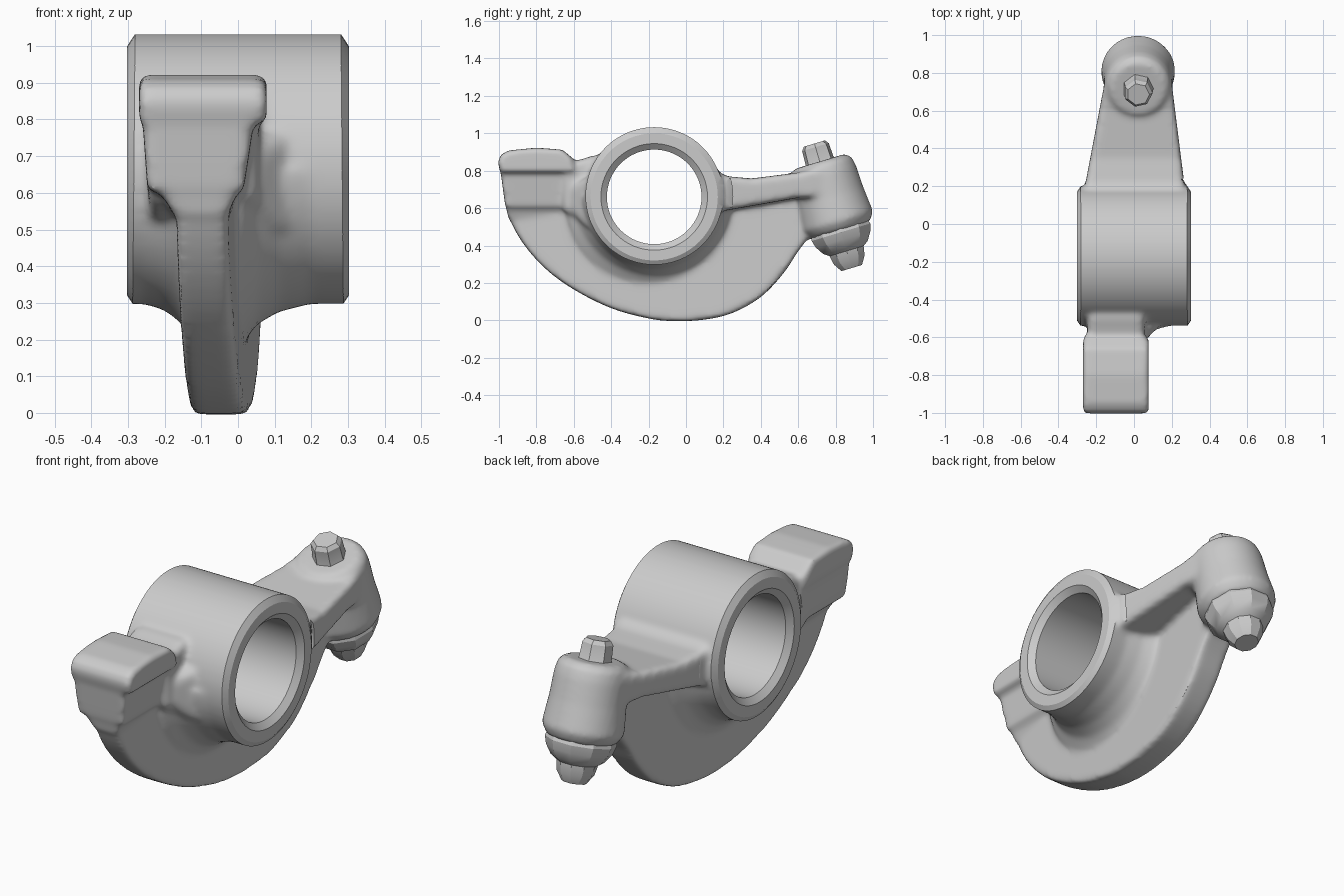
import bpy, bmesh, math
from mathutils import Vector

if "Cube" in bpy.data.objects:
    bpy.data.objects.remove(bpy.data.objects["Cube"])


def finish(bm, name):
    bmesh.ops.remove_doubles(bm, verts=bm.verts[:], dist=0.0005)
    bmesh.ops.recalc_face_normals(bm, faces=bm.faces[:])
    me = bpy.data.meshes.new(name)
    bm.to_mesh(me)
    bm.free()
    ob = bpy.data.objects.new(name, me)
    bpy.context.collection.objects.link(ob)
    return ob


def smooth_path(pts, steps=4):
    """Rounded (Catmull-Rom) version of an open path."""
    p = [Vector(q) for q in [pts[0]] + pts + [pts[-1]]]
    out = []
    for a, b, c, d in zip(p, p[1:], p[2:], p[3:]):
        for k in range(steps):
            t = k / steps
            out.append(tuple(0.5 * (2 * b + (c - a) * t + (2 * a - 5 * b + 4 * c - d) * t * t
                                    + (3 * b - a - 3 * c + d) * t ** 3)))
    return out + [pts[-1]]


def prism(name, pts, limits, bevel=0.02, segs=2):
    """Side profile (y, z) extruded in x; limits(y, z) gives the x range."""
    bm = bmesh.new()
    sides = [[bm.verts.new((limits(y, z)[s], y, z)) for y, z in pts] for s in (0, 1)]
    n = len(pts)
    for i in range(n):
        j = (i + 1) % n
        bm.faces.new((sides[0][i], sides[0][j], sides[1][j], sides[1][i]))
    bm.faces.new(sides[0])
    bm.faces.new(sides[1][::-1])
    bmesh.ops.recalc_face_normals(bm, faces=bm.faces[:])
    sharp = [e for e in bm.edges if e.calc_face_angle(0) > math.radians(40)]
    bmesh.ops.bevel(bm, geom=sharp, offset=bevel, segments=segs, profile=0.5,
                    affect='EDGES', clamp_overlap=True)
    bmesh.ops.triangulate(bm, faces=bm.faces[:])
    return finish(bm, name)


def revolve(name, prof, origin, axis, n, a0=0.0, a1=math.tau):
    """Profile (radius, distance along axis) turned about an axis."""
    bm = bmesh.new()
    d = Vector(axis).normalized()
    u = Vector((1, 0, 0)) if abs(d.x) < 0.5 else Vector((0, 1, 0))
    v = d.cross(u)
    full = abs(a1 - a0 - math.tau) < 1e-4
    rings = []
    for k in range(n if full else n + 1):
        a = a0 + (a1 - a0) * k / n
        out = u * math.cos(a) + v * math.sin(a)
        rings.append([bm.verts.new(Vector(origin) + d * t + out * r) for r, t in prof])
    m = len(prof)
    for k in range(n):
        A, B = rings[k], rings[(k + 1) % len(rings)]
        for i in range(m):
            j = (i + 1) % m
            if prof[i][0] + prof[j][0] > 0:
                bm.faces.new((A[i], A[j], B[j], B[i]))
    if not full:
        bm.faces.new(rings[0])
        bm.faces.new(rings[-1][::-1])
    return finish(bm, name)


HUB = (0, -0.17, 0.665)
X = (1, 0, 0)

# hub tube (solid and overlong here; trimmed and bored later)
body = revolve("body", [(0, -.34), (.368, -.34), (.368, .34), (0, .34)], HUB, X, 64)
parts = [body]

# crescent web below the hub, drifting sideways from front to back
rim = smooth_path([(-.965, .66), (-.945, .55), (-.87, .41), (-.75, .275), (-.6, .165),
                   (-.4, .065), (-.2, .01), (-.06, -.004), (.1, .004), (.25, .04),
                   (.4, .125), (.52, .25), (.6, .37), (.67, .46)])
parts.append(prism("web", rim + [(.76, .5), (.76, .7), (.1, .7), (-.5, .66)],
                   lambda y, z: (-.168 + .05 * (y + .9), -.027 + .065 * (y + .9)), 0.035, 3))

# fillet between the web and the lower half of the hub
parts.append(revolve("hub_fillet", [(.3, -.25), (.37, -.25), (.385, -.2), (.42, -.155),
                                    (.48, -.12), (.48, .01), (.425, .05), (.39, .11),
                                    (.37, .19), (.3, .19)],
                     HUB, X, 32, math.pi, math.tau))

# front contact pad: overhanging head, straight stem, taper into the web
parts.append(prism("pad_head", [(-.995, .79), (-1.005, .85), (-.99, .885), (-.95, .908),
                                (-.8, .923), (-.66, .912), (-.61, .87), (-.59, .79)],
                   lambda y, z: (-.27, .078), 0.015))
parts.append(prism("pad_stem", [(-1.0, .86), (-.965, .6), (-.55, .6), (-.59, .86)],
                   lambda y, z: (-.25 - .07 * (z - .65), .022 + .15 * (z - .65)), 0.015))
parts.append(prism("pad_taper", [(-.975, .66), (-.945, .53), (-.54, .53), (-.54, .66)],
                   lambda y, z: (-.168 - .62 * (z - .53), -.03 + .38 * (z - .53)), 0.015))

# neck blending the pad into the hub, with a flare on one side
parts.append(prism("neck", [(-.66, .58), (-.66, .84), (-.56, .86), (-.5, .88), (-.4, .88),
                            (-.4, .5), (-.53, .52)], lambda y, z: (-.245, .055), 0.03))
parts.append(prism("neck_flare", [(-.64, .6), (-.62, .72), (-.5, .78), (-.4, .78), (-.4, .48),
                                  (-.53, .49)],
                   lambda y, z: (-.1, .04 + max(0, y + .64) * .9), 0.03))

# tapered rear arm
arm = [(.0, .93), (.1, .86), (.16, .80), (.22, .77), (.35, .758), (.6, .79), (.76, .83),
       (.76, .655), (.6, .655), (.4, .62), (.2, .585), (.0, .55)]
parts.append(prism("rear_arm", arm,
                   lambda y, z: (-.26 + .19 * (y - .2), .268 - .125 * (y - .2)), 0.025))

# tilted boss at the end of the arm
BOSS, TILT = (.022, .685, .95), (0, .287, -.958)
parts.append(revolve("boss", [(0, .105), (.14, .105), (.17, .13), (.18, .18), (.184, .3),
                              (.197, .44), (.165, .49), (0, .49)], BOSS, TILT, 40))

# fuse the casting and soften its joints
bpy.ops.object.select_all(action='DESELECT')
for ob in parts:
    ob.select_set(True)
bpy.context.view_layer.objects.active = body
bpy.ops.object.join()
rm = body.modifiers.new("fuse", 'REMESH')
rm.mode = 'VOXEL'
rm.voxel_size = 0.013
sm = body.modifiers.new("soften", 'SMOOTH')
sm.factor = 0.5
sm.iterations = 10

# bore with chamfered mouths; the flanges trim the hub ends flat
half = [(.42, .4), (.42, .25), (.34, .302), (.285, .302), (.253, .275)]
cutter = revolve("bore_cutter", [(0, -.4)] + [(r, -t) for r, t in half] + half[::-1] + [(0, .4)],
                 (0, -.17, .66), X, 64)
bo = body.modifiers.new("bore", 'BOOLEAN')
bo.operation = 'DIFFERENCE'
bo.solver = 'EXACT'
bo.object = cutter
for m in ("fuse", "soften", "bore"):
    bpy.ops.object.modifier_apply(modifier=m)
bpy.data.objects.remove(cutter)

# adjuster nut with tip, and the stud on top of the boss
nut = revolve("adjuster_nut", [(0, .4), (.15, .42), (.172, .5), (.16, .54), (.13, .585),
                               (.1, .605), (.09, .655), (.06, .7), (0, .7)],
              BOSS, TILT, 10)
stud = revolve("stud", [(0, .005), (.06, .005), (.076, .025), (.08, .1), (.1, .15), (0, .15)],
               BOSS, TILT, 7)

for ob, ang in ((body, 30), (nut, 25), (stud, 25)):
    bpy.ops.object.select_all(action='DESELECT')
    ob.select_set(True)
    bpy.context.view_layer.objects.active = ob
    bpy.ops.object.shade_smooth_by_angle(angle=math.radians(ang))
